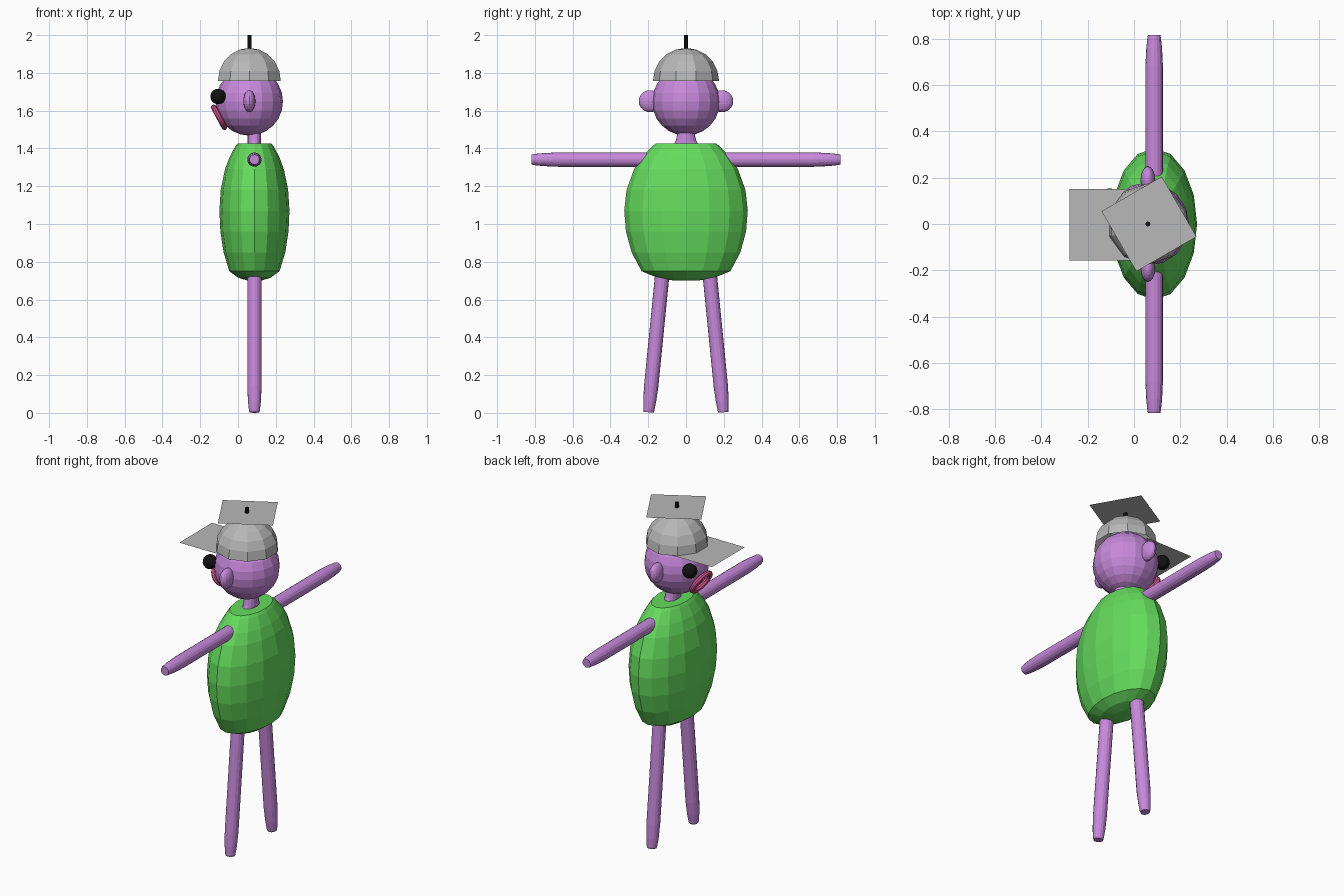
import bpy, bmesh, math
from mathutils import Vector, Matrix

if "Cube" in bpy.data.objects:
    bpy.data.objects.remove(bpy.data.objects["Cube"])


def material(name, rgb):
    m = bpy.data.materials.new(name)
    m.diffuse_color = (*rgb, 1)
    m.use_nodes = True
    m.node_tree.nodes["Principled BSDF"].inputs["Base Color"].default_value = m.diffuse_color
    return m


PURPLE = material("purple skin", (0.57, 0.25, 0.71))
GREEN = material("green", (0.13, 0.71, 0.11))
GREY = material("grey cloth", (0.48, 0.48, 0.48))
BLACK = material("black", (0.006, 0.006, 0.006))
PINK = material("pink lips", (0.68, 0.09, 0.26))


def finish(bm, name, mat, matrix=Matrix(), recalc=True):
    if recalc:
        bmesh.ops.recalc_face_normals(bm, faces=bm.faces)
    bm.transform(matrix)
    me = bpy.data.meshes.new(name)
    bm.to_mesh(me)
    bm.free()
    me.materials.append(mat)
    ob = bpy.data.objects.new(name, me)
    bpy.context.collection.objects.link(ob)
    return ob


def ball(name, mat, loc, size, seg=16, rings=12):
    bm = bmesh.new()
    bmesh.ops.create_uvsphere(bm, u_segments=seg, v_segments=rings, radius=1)
    return finish(bm, name, mat, Matrix.LocRotScale(Vector(loc), None, Vector(size)))


def loft(name, mat, rings, seg=16, matrix=Matrix()):
    """Stack of elliptical rings (z, rx, ry), capped at both ends."""
    bm = bmesh.new()
    loops = []
    for z, rx, ry in rings:
        loops.append([bm.verts.new((rx * math.cos(2 * math.pi * i / seg),
                                    ry * math.sin(2 * math.pi * i / seg), z))
                      for i in range(seg)])
    for a, b in zip(loops, loops[1:]):
        for i in range(seg):
            j = (i + 1) % seg
            bm.faces.new((a[i], a[j], b[j], b[i]))
    bm.faces.new(loops[0])
    bm.faces.new(loops[-1])
    return finish(bm, name, mat, matrix)


def limb(name, start, end, r=0.038):
    """Straight round limb with a tapered tip at its far end."""
    start, end = Vector(start), Vector(end)
    d = end - start
    n = d.length
    rings = [(z, q * r, q * r) for z, q in
             ((0, 1), (n - 0.14, 1), (n - 0.06, 0.9), (n - 0.01, 0.76), (n, 0.68))]
    m = Matrix.Translation(start) @ d.to_track_quat('Z', 'Y').to_matrix().to_4x4()
    loft(name, PURPLE, rings, 16, m)


def sheet(name, loc, size, angle=0):
    bm = bmesh.new()
    bmesh.ops.create_grid(bm, x_segments=1, y_segments=1, size=size / 2)
    finish(bm, name, GREY, Matrix.Translation(loc) @ Matrix.Rotation(angle, 4, 'Z'), False)


CX, HX = 0.087, 0.06   # body and head centre lines

# Barrel body with a flat top and shallow rounded bottom
profile = [(0.70, 0.06), (0.715, 0.15), (0.75, 0.235), (0.85, 0.288), (0.96, 0.318),
           (1.07, 0.327), (1.18, 0.315), (1.29, 0.275), (1.35, 0.236),
           (1.41, 0.18), (1.425, 0.16)]
loft("body", GREEN, [(z, r * 0.567, r) for z, r in profile], 16,
     Matrix.Translation((CX, 0, 0)))

# Neck
loft("neck", PURPLE, [(1.41, 0.036, 0.07), (1.44, 0.036, 0.055), (1.52, 0.035, 0.035)], 16,
     Matrix.Translation((CX, 0, 0)))

# Head, with paired ears, eyes, arms and legs
ball("head", PURPLE, (HX, 0, 1.648), (0.178, 0.18, 0.18))
for side, s in (("left", 1), ("right", -1)):
    ball(side + "_ear", PURPLE, (HX, s * 0.19, 1.65), (0.032, 0.06, 0.058))
    ball(side + "_eye", BLACK, (-0.105, s * 0.113, 1.675), (0.041, 0.041, 0.041))
    limb(side + "_arm", (CX, s * 0.15, 1.341), (CX, s * 0.817, 1.341))
    limb(side + "_leg", (CX, s * 0.117, 0.82), (CX, s * 0.198, 0.003))

# Mouth: a tilted ring, wider than tall
bm = bmesh.new()
M, N = 24, 8
R, r = 0.06, 0.015
grid = []
for i in range(M):
    a = 2 * math.pi * i / M
    row = []
    for j in range(N):
        b = 2 * math.pi * j / N
        q = R + r * math.cos(b)
        row.append(bm.verts.new((q * math.cos(a), 1.2 * q * math.sin(a), r * math.sin(b))))
    grid.append(row)
for i in range(M):
    for j in range(N):
        k, l = (i + 1) % M, (j + 1) % N
        bm.faces.new((grid[i][j], grid[k][j], grid[k][l], grid[i][l]))
tilt = Vector((-0.88, 0, -0.475)).to_track_quat('Z', 'Y').to_matrix().to_4x4()
axis_y = tilt.to_3x3() @ Vector((0, 1, 0))
if abs(axis_y.y) < 0.5:   # keep the wide direction along y
    tilt = tilt @ Matrix.Rotation(math.pi / 2, 4, 'Z')
finish(bm, "mouth", PINK, Matrix.Translation((-0.10, 0, 1.565)) @ tilt)

# Cap: open ten-sided half dome
bm = bmesh.new()
bmesh.ops.create_uvsphere(bm, u_segments=10, v_segments=10, radius=0.175)
bmesh.ops.delete(bm, geom=[v for v in bm.verts if v.co.z < -0.001], context='VERTS')
finish(bm, "cap_dome", GREY, Matrix.Translation((HX, 0, 1.757)), False)

# Thin brim, turned top board and its pin
sheet("cap_brim", (-0.123, -0.003, 1.76), 0.31)
sheet("cap_board", (0.065, 0, 1.97), 0.30, math.radians(30))
loft("cap_pin", BLACK, [(1.92, 0.011, 0.011), (2.0, 0.011, 0.011)], 8,
     Matrix.Translation((HX, 0, 0)))
